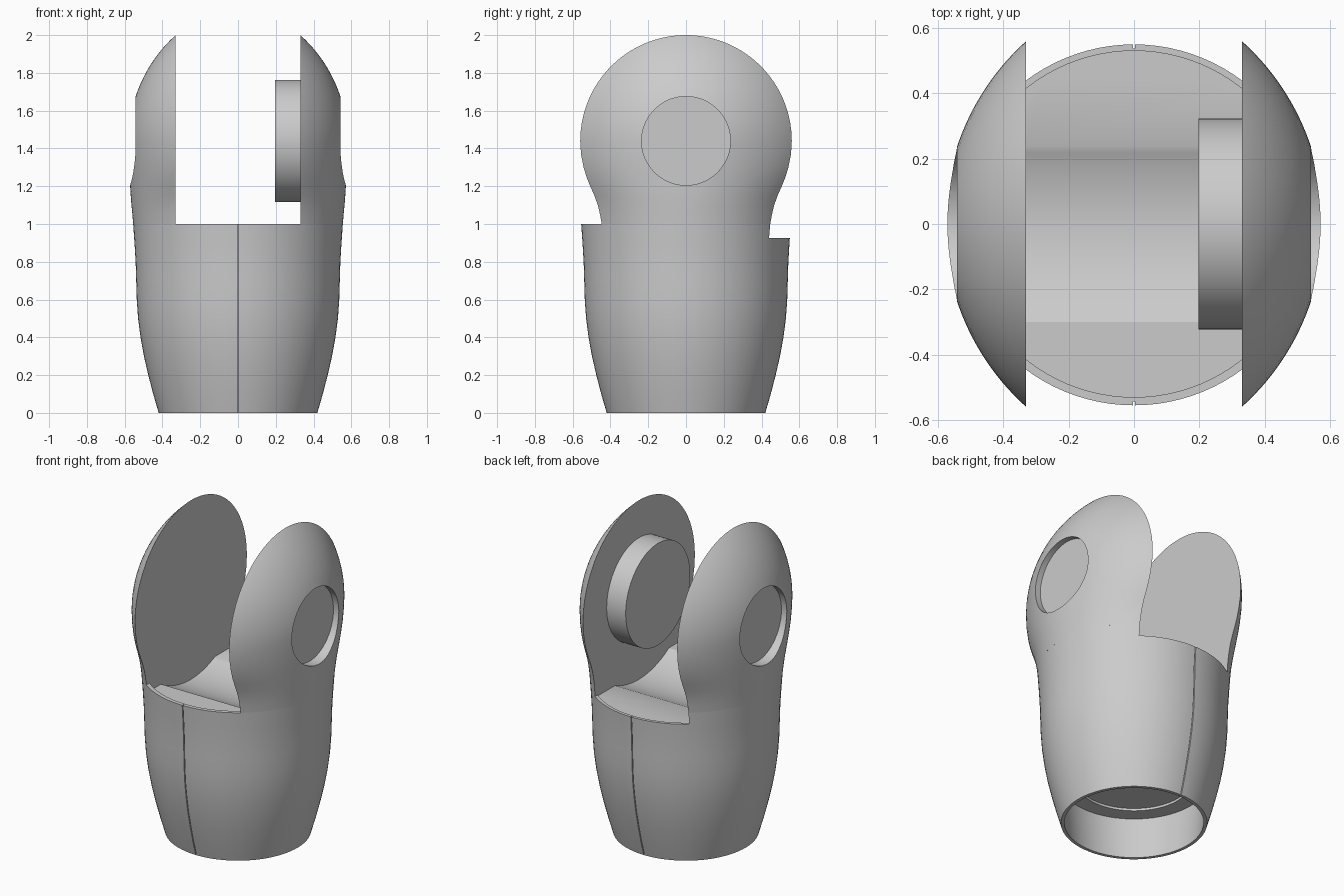
import bpy, bmesh, math
from mathutils import Matrix

if "Cube" in bpy.data.objects:
    bpy.data.objects.remove(bpy.data.objects["Cube"])

SLOT = 0.33          # half width of the slot
HUB_Z, HUB_R = 1.44, 0.56
BODY = [(0, .42), (.1, .449), (.2, .475), (.3, .498), (.4, .516), (.5, .529),
        (.6, .536), (.7, .539), (.8, .542), (.9, .548), (1, .555)]

grey = bpy.data.materials.new("plain_grey")
grey.use_nodes = True
grey.diffuse_color = (.6, .6, .6, 1)
grey.node_tree.nodes["Principled BSDF"].inputs["Base Color"].default_value = (.6, .6, .6, 1)


def finish(name, bm):
    bmesh.ops.recalc_face_normals(bm, faces=bm.faces)
    mesh = bpy.data.meshes.new(name)
    bm.to_mesh(mesh)
    bm.free()
    mesh.materials.append(grey)
    obj = bpy.data.objects.new(name, mesh)
    bpy.context.collection.objects.link(obj)
    return obj


def loft(name, rings, tip=None):
    """Closed skin over a list of equal rings, ending flat or in a point."""
    bm = bmesh.new()
    rows = [[bm.verts.new(p) for p in ring] for ring in rings]
    n = len(rows[0])
    for a, b in zip(rows, rows[1:]):
        for i in range(n):
            j = (i + 1) % n
            bm.faces.new((a[i], a[j], b[j], b[i]))
    bm.faces.new(rows[0])
    if tip:
        point = bm.verts.new(tip)
        for i in range(n):
            bm.faces.new((rows[-1][i], rows[-1][(i + 1) % n], point))
    else:
        bm.faces.new(rows[-1])
    return finish(name, bm)


def revolve(name, profile, n=96):
    steps = [2 * math.pi * i / n for i in range(n)]
    return loft(name, [[(r * math.cos(t), r * math.sin(t), z) for t in steps]
                       for z, r in profile])


def prism(name, outline, half):
    """Outline in the y-z plane, extruded along x."""
    return loft(name, [[(x, y, z) for y, z in outline] for x in (-half, half)])


def x_cylinder(name, r, x0, x1):
    bm = bmesh.new()
    bmesh.ops.create_cone(bm, cap_ends=True, segments=72, radius1=r, radius2=r,
                          depth=abs(x1 - x0),
                          matrix=Matrix.Translation(((x0 + x1) / 2, 0, HUB_Z))
                          @ Matrix.Rotation(math.pi / 2, 4, 'Y'))
    return finish(name, bm)


def boolean(obj, cutter, op='DIFFERENCE'):
    cutter.hide_render = True
    mod = obj.modifiers.new("cut", 'BOOLEAN')
    mod.operation, mod.solver, mod.object = op, 'EXACT', cutter
    bpy.context.view_layer.objects.active = obj
    bpy.ops.object.modifier_apply(modifier=mod.name)
    bpy.data.objects.remove(cutter)


def smooth(obj):
    bpy.ops.object.select_all(action='DESELECT')
    obj.select_set(True)
    bpy.context.view_layer.objects.active = obj
    bpy.ops.object.shade_smooth_by_angle(angle=math.radians(30))


# Round tapered body
body = revolve("body", BODY)

# Lower rim at the back of the slot
boolean(body, prism("back_rim_cut", [(.1, .925), (.8, .925), (.8, 1.2), (.1, 1.2)], SLOT))

# Sunken floor with a concave channel that clears a turning disc
clear = .575
front_y, back_y = -.3, .24
a0, a1 = math.asin(front_y / clear), math.asin(back_y / clear)
channel = []
for i in range(25):
    a = a0 + (a1 - a0) * i / 24
    channel.append((clear * math.sin(a), HUB_Z - clear * math.cos(a)))
outline = ([(-.8, 1.2), (-.8, channel[0][1])] + channel
           + [(.8, channel[-1][1]), (.8, 1.2)])
floor_cut = prism("floor_cut", outline, SLOT)
boolean(floor_cut, revolve("floor_round", [(.5, .53), (1.3, .53)]), 'INTERSECT')
boolean(body, floor_cut)

# Hollow underside with a stepped ceiling
boolean(body, revolve("socket_cut", [(-.1, .395), (0, .4), (.27, .425)]))
boolean(body, revolve("ceiling_cut", [(.2, .33), (.285, .33)]))

# Fine seam down the front and back
for s in (-1, 1):
    seam = [(s * (r - .012), z) for z, r in BODY] + [(s * .7, 1.1), (s * .7, -.1)]
    seam = [(s * .4, -.1)] + seam[:-2] + [(s * .54, 1.1)] + seam[-2:]
    boolean(body, prism("seam_cut", seam, .003))
smooth(body)

# Domed arms: (height, half depth, outer reach), rounded neck then a spherical cap
apex = .58
sag = apex - SLOT
ball = (sag ** 2 + HUB_R ** 2) / (2 * sag)
sections = [(1, .446, .555), (1.05, .455, .559), (1.1, .467, .564), (1.15, .485, .568),
            (1.2, .507, .571), (1.25, .527, .573), (1.3, .542, .576), (1.37, .556, .578)]
for i in range(29):
    a = math.radians(88.5) * math.sin(math.pi / 2 * i / 28)
    rise = HUB_R * math.sin(a)
    sections.append((HUB_Z + rise, HUB_R * math.cos(a),
                     apex - ball + math.sqrt(ball ** 2 - rise ** 2)))

for side, s in (("left", 1), ("right", -1)):
    rings = []
    for z, w, reach in sections:
        h = reach - SLOT
        r = (w * w + h * h) / (2 * h)
        half = math.asin(min(1, w / r))
        ring = []
        for k in range(49):
            t = half * (k / 24 - 1)
            ring.append((s * (reach - r + r * math.cos(t)), r * math.sin(t), z))
        rings.append(ring)
    arm = loft(side + "_arm", rings, (s * SLOT, 0, HUB_Z + HUB_R))
    # Round pocket on the outer face
    boolean(arm, x_cylinder("pocket_cut", .235, s * .505, s * .75))
    smooth(arm)

# Round pivot boss inside the left arm
smooth(x_cylinder("pivot_boss", .323, .197, SLOT + .01))
